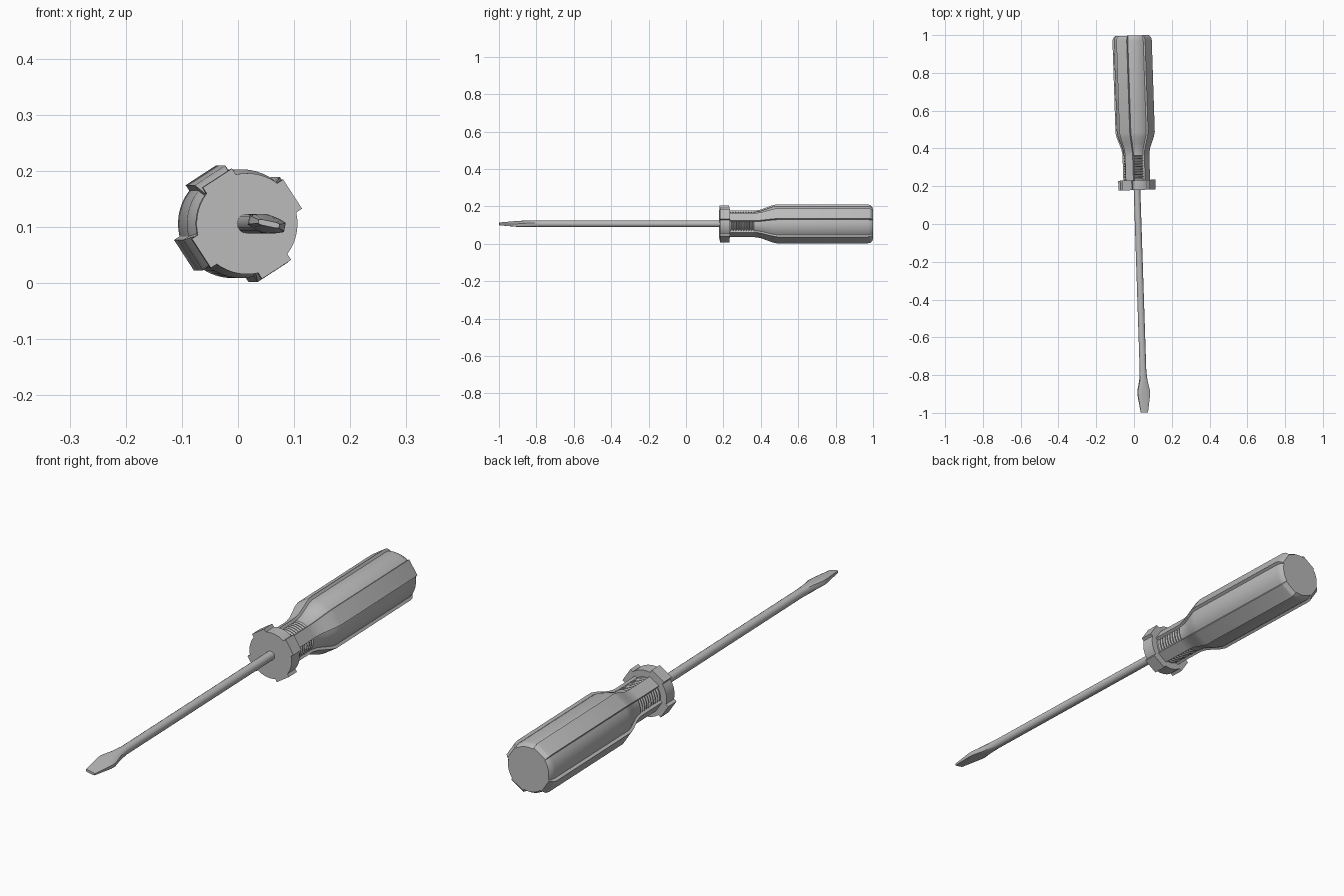
import bpy, bmesh, math
from mathutils import Vector

cube = bpy.data.objects.get("Cube")
if cube:
    bpy.data.objects.remove(cube)

grey = bpy.data.materials.new("plain grey")
grey.use_nodes = True
grey.diffuse_color = (0.5, 0.5, 0.5, 1)
grey.node_tree.nodes["Principled BSDF"].inputs["Base Color"].default_value = (0.5, 0.5, 0.5, 1)

TILT = math.atan(0.033)      # the tool lies slightly askew
RIB_TURN = math.radians(33)  # roll of the ribs around the shaft
BLADE_TURN = math.radians(-12)


def loft(name, rings):
    """Skin a list of equal-length point rings and cap both ends."""
    bm = bmesh.new()
    loops = [[bm.verts.new(p) for p in ring] for ring in rings]
    n = len(loops[0])
    for a, b in zip(loops, loops[1:]):
        for i in range(n):
            j = (i + 1) % n
            bm.faces.new((a[i], a[j], b[j], b[i]))
    bm.faces.new(loops[0])
    bm.faces.new(loops[-1])
    bmesh.ops.recalc_face_normals(bm, faces=bm.faces)
    mesh = bpy.data.meshes.new(name)
    bm.to_mesh(mesh)
    bm.free()
    mesh.materials.append(grey)
    obj = bpy.data.objects.new(name, mesh)
    bpy.context.collection.objects.link(obj)
    obj.location = (0.022, 0, 0.106)
    obj.rotation_euler.z = TILT
    bpy.ops.object.select_all(action='DESELECT')
    obj.select_set(True)
    bpy.context.view_layer.objects.active = obj
    bpy.ops.object.shade_smooth_by_angle(angle=math.radians(30))
    return obj


def ribbed_ring(y, radius, flat, half):
    """Round section with four flat-topped ribs."""
    foot = math.sqrt(radius ** 2 - half ** 2)
    spread = math.asin(half / radius)
    section = [(foot, -half), (flat, -half), (flat, half), (foot, half)]
    steps = 7
    for i in range(1, steps):
        a = spread + (math.pi / 2 - 2 * spread) * i / steps
        section.append((radius * math.cos(a), radius * math.sin(a)))
    ring = []
    for k in range(4):
        a = RIB_TURN + k * math.pi / 2
        c, s = math.cos(a), math.sin(a)
        ring += [Vector((u * c - v * s, y, u * s + v * c)) for u, v in section]
    return ring


# Grip with collar, ringed neck, flare and chamfered butt
profile = [(0.18, 0.090, 0.097, 0.031), (0.232, 0.090, 0.097, 0.031),
           (0.232, 0.064, 0.069, 0.024)]
grooves = 9
for g in range(grooves):
    y = 0.238 + g * 0.014
    for dy, r in ((0, 0.064), (0.004, 0.058), (0.008, 0.058), (0.012, 0.064)):
        profile.append((y + dy, r, 0.069, 0.024))
profile += [(0.375, 0.065, 0.070, 0.024), (0.40, 0.069, 0.075, 0.025),
            (0.43, 0.080, 0.086, 0.028), (0.46, 0.091, 0.097, 0.031),
            (0.485, 0.097, 0.103, 0.0325), (0.97, 0.097, 0.103, 0.0325),
            (0.985, 0.095, 0.100, 0.032), (0.998, 0.087, 0.087, 0.030)]
loft("grip", [ribbed_ring(*p) for p in profile])


def blade_ring(y, half_width, half_thick, squareness):
    """Section that morphs from a circle into a flat rectangle."""
    ring = []
    c, s = math.cos(BLADE_TURN), math.sin(BLADE_TURN)
    for i in range(16):
        a = 2 * math.pi * (i + 0.5) / 16
        x, z = math.cos(a), math.sin(a)
        grow = 1 + squareness * (1 / max(abs(x), abs(z)) - 1)
        x, z = x * grow * half_width, z * grow * half_thick
        ring.append(Vector((x * c - z * s, y, x * s + z * c)))
    return ring


# Round shaft ending in a flared flat blade
shaft = [(0.20, 0.0175, 0.0175, 0), (-0.78, 0.0175, 0.0175, 0),
         (-0.83, 0.022, 0.0165, 0.5), (-0.885, 0.033, 0.0125, 1),
         (-0.91, 0.032, 0.011, 1), (-0.999, 0.019, 0.005, 1)]
loft("shaft_and_blade", [blade_ring(*p) for p in shaft])
